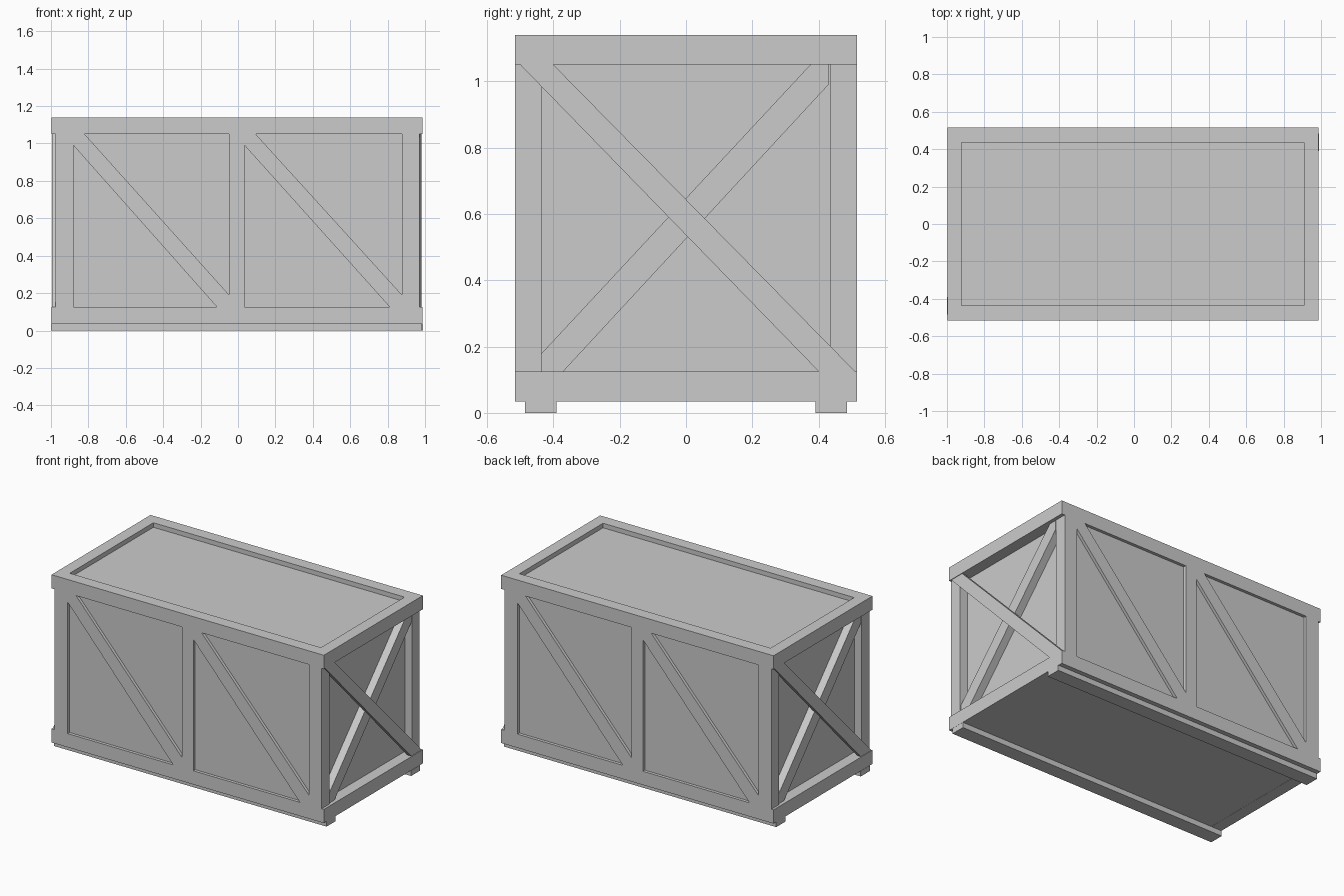
import bpy, bmesh
from math import pi
from mathutils import Matrix

if "Cube" in bpy.data.objects:
    bpy.data.objects.remove(bpy.data.objects["Cube"])

CX = -0.006   # centre of the crate body; opposite sides are half-turn copies


def prism(name, pts, axis, lo, hi):
    """Extrude a flat outline along y (points are x,z) or x (points are y,z)."""
    bm = bmesh.new()
    place = (lambda p, d: (p[0], d, p[1])) if axis == 'y' else (lambda p, d: (d, p[0], p[1]))
    face = bm.faces.new([bm.verts.new(place(p, lo)) for p in pts])
    ext = bmesh.ops.extrude_face_region(bm, geom=[face])
    vec = (0, hi - lo, 0) if axis == 'y' else (hi - lo, 0, 0)
    bmesh.ops.translate(bm, verts=[v for v in ext['geom'] if isinstance(v, bmesh.types.BMVert)], vec=vec)
    bmesh.ops.recalc_face_normals(bm, faces=bm.faces)
    me = bpy.data.meshes.new(name)
    bm.to_mesh(me)
    bm.free()
    ob = bpy.data.objects.new(name, me)
    bpy.context.collection.objects.link(ob)
    return ob


def box(name, x0, x1, y0, y1, z0, z1):
    return prism(name, [(x0, z0), (x1, z0), (x1, z1), (x0, z1)], 'y', y0, y1)


def pair(ob):
    """Copy a part to the opposite side by a half turn about the crate centre."""
    other = ob.copy()
    other.data = ob.data.copy()
    other.name = ob.name + "_opposite"
    other.data.transform(Matrix.Translation((2 * CX, 0, 0)) @ Matrix.Rotation(pi, 4, 'Z'))
    bpy.context.collection.objects.link(other)


# Inner panelled box
box("panel_box", CX - 0.918, CX + 0.918, -0.495, 0.495, 0.036, 1.11)

# Top and bottom frames
for level, z0, z1 in (("bottom", 0.035, 0.125), ("top", 1.05, 1.14)):
    pair(box(level + "_side_rail", CX - 0.992, CX + 0.992, -0.515, -0.435, z0, z1))
    pair(box(level + "_end_rail", CX + 0.915, CX + 0.992, -0.435, 0.435, z0, z1))

# Skids under the long sides
pair(box("skid", -1.0, 0.985, -0.485, -0.39, 0, 0.035))

# Corner and middle posts
for name, x0, x1 in (("left_post", -0.975, -0.88), ("right_post", 0.877, 0.97)):
    pair(box(name, x0, x1, -0.515, -0.435, 0.125, 1.05))
pair(box("middle_post", -0.047, 0.035, -0.515, -0.49, 0.125, 1.05))

# Diagonal braces on the long sides, cut to fit the frame corners
for name, l, r in (("left_diagonal", -0.88, -0.047), ("right_diagonal", 0.035, 0.877)):
    pts = [(l, 1.05), (l, 0.99), (r - 0.065, 0.125), (r, 0.125), (r, 0.19), (l + 0.06, 1.05)]
    pair(prism(name, pts, 'y', -0.515, -0.49))

# Crossed braces on the ends: one between the posts, one lying over them
inner = [(0.43, 1.05), (0.375, 1.05), (-0.435, 0.18), (-0.435, 0.125), (-0.37, 0.125), (0.43, 0.99)]
pair(prism("inner_end_brace", inner, 'x', CX + 0.915, CX + 0.968))
outer = [(-0.5, 1.05), (-0.4, 1.05), (0.51, 0.125), (0.4, 0.125)]
pair(prism("outer_end_brace", outer, 'x', CX + 0.96, CX + 0.988))
